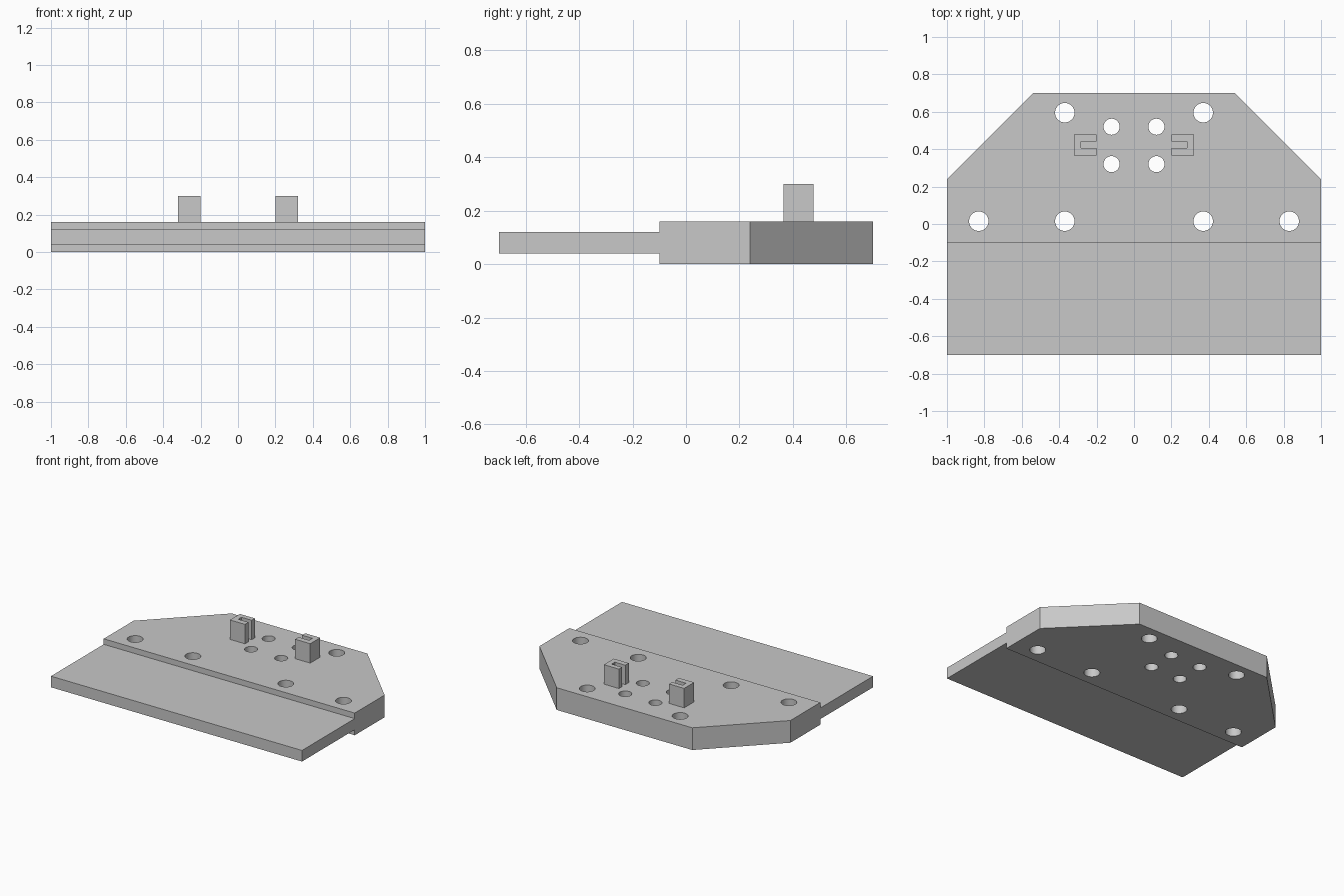
import bpy
import bmesh
from mathutils import Matrix

cube = bpy.data.objects.get("Cube")
if cube:
    bpy.data.objects.remove(cube, do_unlink=True)

grey = bpy.data.materials.new("plain grey")
grey.use_nodes = True
colour = (0.58, 0.58, 0.58, 1)
grey.diffuse_color = colour
grey.node_tree.nodes["Principled BSDF"].inputs["Base Color"].default_value = colour


def add_object(name, bm):
    bmesh.ops.recalc_face_normals(bm, faces=bm.faces)
    mesh = bpy.data.meshes.new(name)
    bm.to_mesh(mesh)
    bm.free()
    mesh.materials.append(grey)
    obj = bpy.data.objects.new(name, mesh)
    bpy.context.collection.objects.link(obj)
    return obj


def extrude_outline(name, points, direction):
    """Fill an outline of 3D points and extrude it into a solid."""
    bm = bmesh.new()
    face = bm.faces.new([bm.verts.new(p) for p in points])
    top = bmesh.ops.extrude_face_region(bm, geom=[face], use_keep_orig=True)
    moved = [v for v in top["geom"] if isinstance(v, bmesh.types.BMVert)]
    bmesh.ops.translate(bm, verts=moved, vec=direction)
    return add_object(name, bm)


# Thick plate with chamfered back corners
step_y = -0.10
half = [(1, step_y), (1, 0.24), (0.54, 0.70)]
outline = half + [(-x, y) for x, y in reversed(half)]
plate = extrude_outline("base_plate", [(x, y, 0) for x, y in outline], (0, 0, 0.16))

# Thinner front tongue, centred on the plate thickness
tongue = [(-1, -0.70), (1, -0.70), (1, step_y), (-1, step_y)]
extrude_outline("front_tongue", [(x, y, 0.04) for x, y in tongue], (0, 0, 0.08))

# Through holes, mirrored left and right
mount_r, small_r = 0.052, 0.043
holes = [(0.83, 0.015, mount_r), (0.37, 0.015, mount_r), (0.37, 0.595, mount_r),
         (0.12, 0.52, small_r), (0.12, 0.32, small_r)]
bm = bmesh.new()
for x, y, r in holes:
    for side in (-1, 1):
        bmesh.ops.create_cone(bm, cap_ends=True, segments=48, radius1=r, radius2=r,
                              depth=0.6, matrix=Matrix.Translation((side * x, y, 0.08)))
cutter = add_object("hole_cutter", bm)
cutter.hide_render = True

drill = plate.modifiers.new("holes", "BOOLEAN")
drill.operation = "DIFFERENCE"
drill.solver = "EXACT"
drill.object = cutter
bpy.ops.object.select_all(action="DESELECT")
bpy.context.view_layer.objects.active = plate
plate.select_set(True)
bpy.ops.object.modifier_apply(modifier=drill.name)
bpy.data.objects.remove(cutter, do_unlink=True)
bpy.ops.object.shade_smooth_by_angle()

# Slotted guide posts, their slots facing each other
inner, outer, slot_end = 0.20, 0.32, 0.283
channel = [(inner, 0.365), (outer, 0.365), (outer, 0.478), (inner, 0.478),
           (inner, 0.442), (slot_end, 0.442), (slot_end, 0.405), (inner, 0.405)]
for name, side in (("left_guide_post", 1), ("right_guide_post", -1)):
    extrude_outline(name, [(side * x, y, 0.16) for x, y in channel], (0, 0, 0.14))
